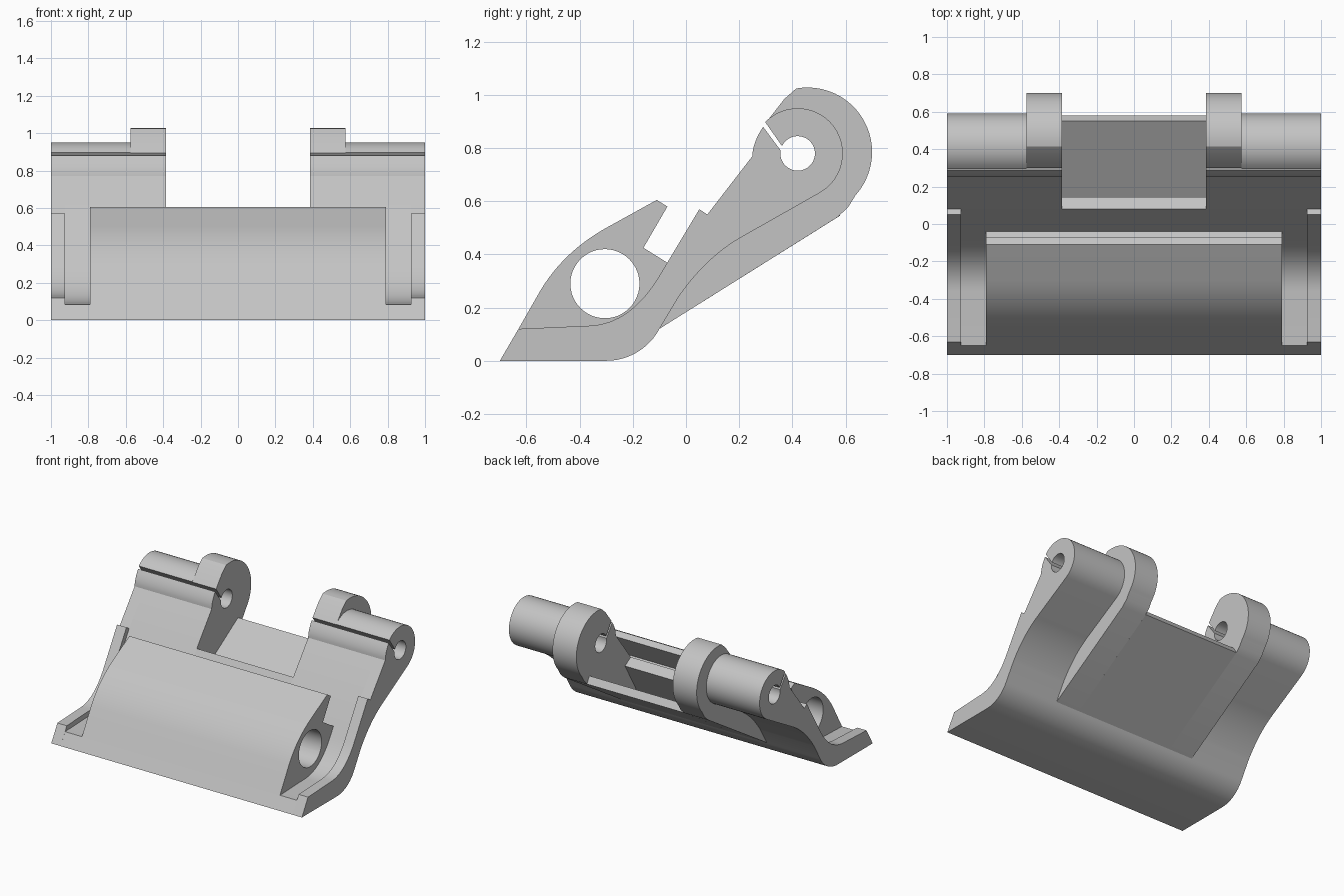
import bpy, bmesh
from math import cos, sin, radians

cube = bpy.data.objects.get("Cube")
if cube:
    bpy.data.objects.remove(cube)

grey = bpy.data.materials.new("light grey")
grey.use_nodes = True
GREY = (0.55, 0.55, 0.55, 1)
grey.diffuse_color = GREY
grey.node_tree.nodes["Principled BSDF"].inputs["Base Color"].default_value = GREY


def arc(cy, cz, r, a0, a1, n=24):
    """Points on a circle in the side plane, angles in degrees."""
    steps = [radians(a0 + (a1 - a0) * i / n) for i in range(n + 1)]
    return [(cy + r * cos(a), cz + r * sin(a)) for a in steps]


def bend(p0, p1, p2, n=16):
    """Quadratic curve from p0 to p2, pulled towards p1."""
    ts = [i / n for i in range(n + 1)]
    return [tuple((1 - t) ** 2 * a + 2 * t * (1 - t) * b + t * t * c
                  for a, b, c in zip(p0, p1, p2)) for t in ts]


def prism(name, profile, x0, x1):
    """Extrude a side profile from x0 to x1."""
    bm = bmesh.new()
    face = bm.faces.new([bm.verts.new((x0, y, z)) for y, z in profile])
    new = bmesh.ops.extrude_face_region(bm, geom=[face])["geom"]
    bmesh.ops.translate(bm, vec=(x1 - x0, 0, 0),
                        verts=[v for v in new if isinstance(v, bmesh.types.BMVert)])
    bmesh.ops.recalc_face_normals(bm, faces=bm.faces)
    mesh = bpy.data.meshes.new(name)
    bm.to_mesh(mesh)
    bm.free()
    mesh.materials.append(grey)
    obj = bpy.data.objects.new(name, mesh)
    bpy.context.collection.objects.link(obj)
    return obj


def smooth(obj):
    bpy.ops.object.select_all(action="DESELECT")
    obj.select_set(True)
    bpy.context.view_layer.objects.active = obj
    bpy.ops.object.shade_smooth_by_angle(angle=radians(25))


# Shared outline pieces, listed as (y, z)
underside = [(-0.7, 0)] + arc(-0.3, 0.227, 0.227, -90, -28, 12)
thin_back = bend((-0.03, 0.237), (0.07, 0.383), (0.2, 0.46))
small_head = arc(0.42, 0.78, 0.17, -60, 136)
big_head = [(0.57, 0.54), (0.61, 0.578)] + arc(0.457, 0.785, 0.243, -42, 100) \
    + [(0.37, 0.985), (0.30, 0.895)]
pin_hole = arc(0.42, 0.78, 0.065, 155, -190, 36)
lip = bend((0.29, 0.88), (0.25, 0.82), (0.25, 0.77), 6)
floor = [(0.08, 0.55)] + bend((-0.07, 0.30), (-0.19, 0.10), (-0.36, 0.095)) \
    + [(-0.65, 0.085)]
rim = [(0.08, 0.55), (0.05, 0.57)] \
    + bend((-0.1, 0.32), (-0.208, 0.14), (-0.36, 0.132)) + [(-0.63, 0.12)]

# Side sections, repeated left and right
thin = underside + thin_back + small_head + pin_hole + lip
thick = underside + big_head + pin_hole + lip
for side, s in (("left", 1), ("right", -1)):
    smooth(prism(side + "_rim", thin + rim, s * 0.925, s))
    smooth(prism(side + "_plate", thin + floor, s * 0.575, s * 0.925))
    smooth(prism(side + "_hinge_arm", thick + floor, s * 0.385, s * 0.575))

# Middle section with the thin lower panel and the wedge gap above it
middle = underside + [(0.58, 0.546), (0.55, 0.594), (-0.013, 0.242), (0.145, 0.51)] + floor
smooth(prism("middle_panel", middle, -0.385, 0.385))

# Front block with its notch, resting on the floor
front = bend((-0.55, 0.26), (-0.463, 0.409), (-0.3, 0.5)) \
    + [(-0.11, 0.605), (-0.07, 0.58), (-0.16, 0.425), (-0.04, 0.35)]
block = prism("front_block", front + floor[1:], -0.79, 0.79)

# Round bore through the block
bore = prism("bore_cutter", arc(-0.305, 0.29, 0.13, 0, 352.5, 47), -0.9, 0.9)
cut = block.modifiers.new("bore", "BOOLEAN")
cut.operation = "DIFFERENCE"
cut.solver = "EXACT"
cut.object = bore
bpy.context.view_layer.objects.active = block
bpy.ops.object.modifier_apply(modifier=cut.name)
bpy.data.objects.remove(bore)
smooth(block)
